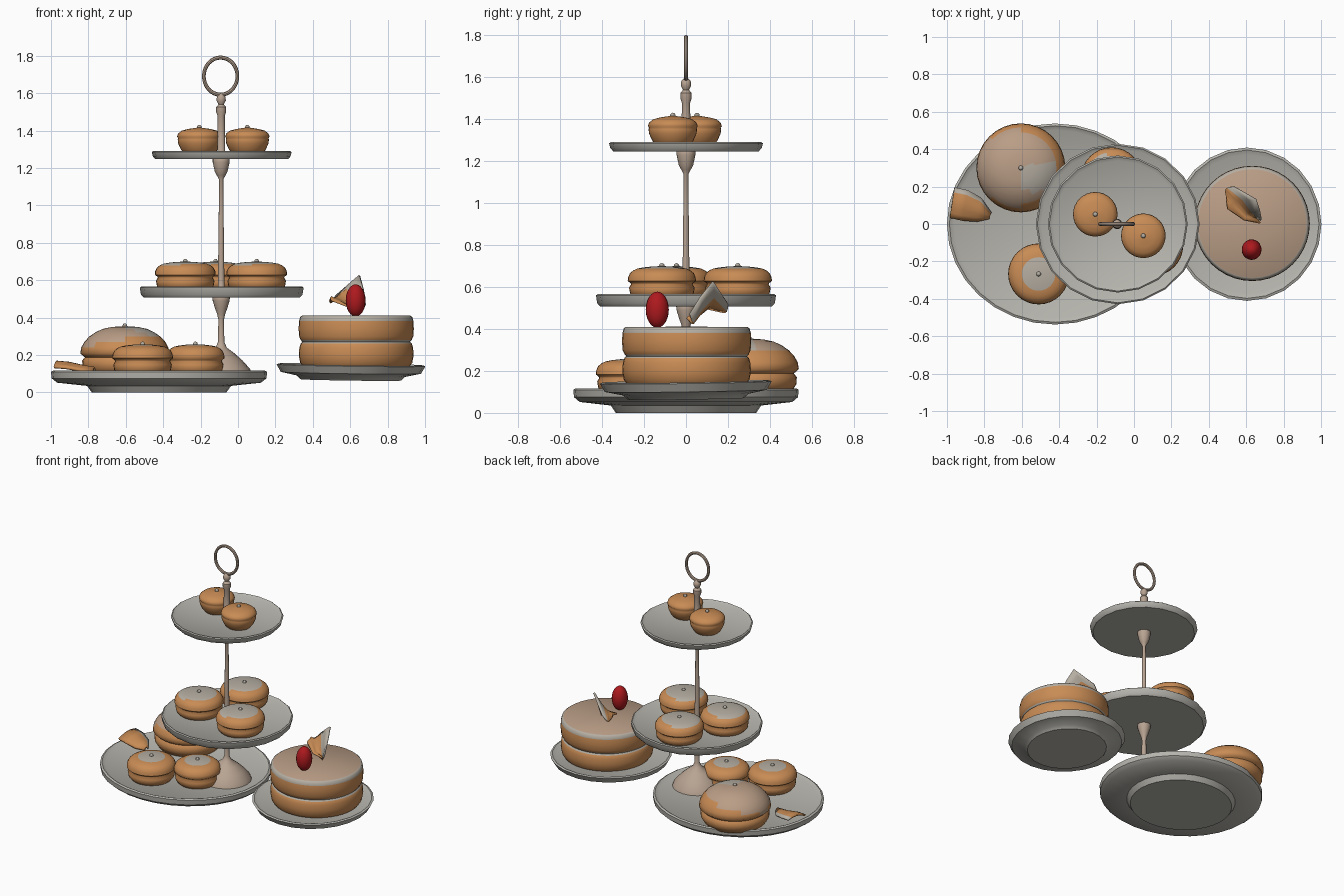
import bpy, bmesh, math
from mathutils import Vector

if "Cube" in bpy.data.objects:
    bpy.data.objects.remove(bpy.data.objects["Cube"])


def material(name, rgb):
    m = bpy.data.materials.new(name)
    m.diffuse_color = (*rgb, 1)
    m.use_nodes = True
    m.node_tree.nodes["Principled BSDF"].inputs["Base Color"].default_value = m.diffuse_color
    return m


CHINA = material("grey china", (0.47, 0.46, 0.42))
STAND = material("beige metal", (0.48, 0.37, 0.29))
PASTRY = material("golden pastry", (0.58, 0.26, 0.09))
ICING = material("grey icing", (0.46, 0.42, 0.36))
CREAM = material("beige cream", (0.49, 0.34, 0.24))
RED = material("cherry red", (0.42, 0.01, 0.013))


def finish(name, bm, mats, angle=40):
    bmesh.ops.recalc_face_normals(bm, faces=bm.faces[:])
    me = bpy.data.meshes.new(name)
    bm.to_mesh(me)
    bm.free()
    ob = bpy.data.objects.new(name, me)
    bpy.context.collection.objects.link(ob)
    for m in mats:
        me.materials.append(m)
    bpy.ops.object.select_all(action='DESELECT')
    ob.select_set(True)
    bpy.context.view_layer.objects.active = ob
    bpy.ops.object.shade_smooth_by_angle(angle=math.radians(angle))
    return ob


def lathe(name, profile, loc, mats, n=32, sx=1, sy=1, rule=None, angle=40):
    """Spin (radius, height) points about z; rule(center) picks the material."""
    bm = bmesh.new()
    rings = []
    for r, z in profile:
        if r == 0:
            rings.append([bm.verts.new((0, 0, z))])
        else:
            rings.append([bm.verts.new((r * sx * math.cos(2 * math.pi * i / n),
                                        r * sy * math.sin(2 * math.pi * i / n), z))
                          for i in range(n)])
    for a, b in zip(rings, rings[1:]):
        for i in range(n):
            j = (i + 1) % n
            quad = [a[i % len(a)], a[j % len(a)], b[j % len(b)], b[i % len(b)]]
            bm.faces.new(list(dict.fromkeys(quad)))
    if rule:
        for f in bm.faces:
            f.material_index = rule(f.calc_center_median())
    ob = finish(name, bm, mats, angle)
    ob.location = loc
    return ob


# Plates: footed serving plate, cake plate and two tiers
lathe("serving_plate", [(0, 0), (0.36, 0), (0.385, 0.035), (0.545, 0.052), (0.574, 0.075),
                        (0.578, 0.11), (0.565, 0.117), (0.54, 0.102), (0, 0.098)],
      (-0.422, 0, 0), [CHINA], n=32, sy=0.93)
cake_plate = lathe("cake_plate", [(0, 0), (0.27, 0), (0.29, 0.02), (0.375, 0.038), (0.398, 0.078),
                                  (0.385, 0.083), (0.36, 0.072), (0, 0.068)],
                   (0.603, 0, 0.067), [CHINA], n=24, sy=1.03)
cake_plate.rotation_euler = (math.radians(0.8), math.radians(0.8), 0)
for name, r, z0, z1 in (("middle_tier_plate", 0.438, 0.508, 0.566),
                        ("top_tier_plate", 0.374, 1.247, 1.291)):
    lathe(name, [(0, z0), (r - 0.02, z0), (r - 0.006, z0 + 0.015), (r, z1 - 0.006), (r - 0.008, z1),
                 (r - 0.028, z1 - 0.012), (0, z1 - 0.016)],
          (-0.087, 0, 0), [CHINA], n=20, sy=0.98)

# Stand: foot, turned post and handle ring
lathe("stand_post", [(0, 0.09), (0.165, 0.1), (0.155, 0.125), (0.115, 0.17), (0.07, 0.21), (0.03, 0.24),
                     (0.017, 0.27), (0.015, 0.39), (0.022, 0.42), (0.033, 0.45), (0.045, 0.49), (0.047, 0.51),
                     (0.018, 0.56), (0.017, 0.62), (0.013, 0.95), (0.012, 1.14), (0.023, 1.16), (0.034, 1.18),
                     (0.045, 1.23), (0.045, 1.25), (0.021, 1.28), (0.02, 1.48), (0.027, 1.5), (0.027, 1.525),
                     (0.014, 1.54), (0.025, 1.56), (0.023, 1.58), (0.011, 1.595), (0, 1.6)],
      (-0.09, 0, 0), [STAND], n=20)
bpy.ops.mesh.primitive_torus_add(location=(-0.093, 0, 1.691), rotation=(math.pi / 2, 0, 0),
                                 major_radius=0.0965, minor_radius=0.0105,
                                 major_segments=32, minor_segments=8)
ring = bpy.context.object
ring.name = "handle_ring"
ring.scale = (0.93, 1.03, 1)
ring.data.materials.append(STAND)
bpy.ops.object.shade_smooth_by_angle()

# Pastry profiles, in fractions of radius and height
MACARON = [(0, 0), (0.82, 0), (0.93, 0.14), (0.96, 0.32), (0.9, 0.43), (0.92, 0.47), (1, 0.53), (0.985, 0.66),
           (0.93, 0.78), (0.84, 0.86), (0.72, 0.92), (0.55, 0.955), (0.3, 0.985), (0, 1)]
BIG = [(0, 0), (0.85, 0), (0.95, 0.15), (0.96, 0.28), (0.9, 0.35), (0.94, 0.38), (1, 0.43), (0.98, 0.55),
       (0.91, 0.67), (0.8, 0.78), (0.66, 0.87), (0.5, 0.94), (0.3, 0.98), (0, 1)]
MUFFIN = [(0, 0), (0.66, 0), (0.82, 0.16), (0.95, 0.4), (0.97, 0.55), (0.95, 0.6), (1, 0.65), (0.95, 0.77),
          (0.78, 0.88), (0.5, 0.94), (0.2, 0.98), (0, 1)]


def pastry(name, shape, x, y, z, r, h, rule):
    lathe(name, [(a * r, b * h) for a, b in shape], (x, y, z), [PASTRY, ICING, CREAM],
          n=32, rule=rule, angle=60)
    bpy.ops.mesh.primitive_uv_sphere_add(segments=10, ring_count=6, radius=0.013,
                                         location=(x, y, z + h + 0.001))
    bead = bpy.context.object
    bead.name = name + "_bead"
    bead.data.materials.append(ICING)


def cap(radius, height):
    """Icing on the upper middle of a pastry, reaching further to the left."""
    return lambda c: int(c.z > height and c.xy.length < radius - 0.12 * c.x)


def big_cap(c):
    if c.z < 0.12 or c.xy.length > 0.2 - 0.15 * c.x:
        return 0
    return 1 if c.x > 0 and -0.13 < c.y < 0.02 else 2


pastry("large_bun", BIG, -0.605, 0.3, 0.098, 0.238, 0.257, big_cap)
for i, (x, y, r) in enumerate(((-0.51, -0.267, 0.163), (-0.228, -0.14, 0.156))):
    pastry(f"lower_bun_{i}", MACARON, x, y, 0.098, r, 0.16, cap(0.085, 0.1))
for i, (x, y) in enumerate(((-0.282, -0.045), (0.1, -0.115), (-0.12, 0.247))):
    pastry(f"middle_bun_{i}", MACARON, x, y, 0.548, 0.163, 0.152, cap(0.125, 0.09))
for i, (x, y) in enumerate(((-0.207, 0.052), (0.05, -0.063))):
    pastry(f"top_bun_{i}", MUFFIN, x, y, 1.274, 0.119, 0.143, None)


# Two-layer cake: golden sides, icing lip, cream top
def cake_rule(c):
    if c.z > 0.266 and c.xy.length < 0.28:
        return 2
    return int(c.z > 0.253 or (0.125 < c.z < 0.137 and c.xy.length < 0.297))


lathe("layer_cake", [(0, 0), (0.285, 0), (0.3, 0.02), (0.307, 0.06), (0.304, 0.1), (0.297, 0.122), (0.288, 0.131),
                     (0.296, 0.14), (0.305, 0.16), (0.308, 0.2), (0.306, 0.242), (0.3, 0.264),
                     (0.29, 0.271), (0, 0.272)],
      (0.632, 0.003, 0.139), [PASTRY, ICING, CREAM], n=40, rule=cake_rule)

# Cherry
bpy.ops.mesh.primitive_uv_sphere_add(segments=20, ring_count=12, radius=1, location=(0.629, -0.137, 0.492))
cherry = bpy.context.object
cherry.name = "cherry"
cherry.scale = (0.053, 0.055, 0.086)
cherry.data.materials.append(RED)
bpy.ops.object.shade_smooth_by_angle()


# Curled pastry leaves: a sheet between two edge curves with a sagging middle
def leaf(name, edge_a, edge_b, sag, icing):
    bm = bmesh.new()
    cols = 7
    rows = []
    for a, b in zip(edge_a, edge_b):
        a, b = Vector(a), Vector(b)
        rows.append([bm.verts.new(a.lerp(b, k / (cols - 1)) +
                                  Vector(sag) * math.sin(math.pi * k / (cols - 1)))
                     for k in range(cols)])
    for p, q in zip(rows, rows[1:]):
        for k in range(cols - 1):
            f = bm.faces.new((p[k], p[k + 1], q[k + 1], q[k]))
            f.material_index = int(k >= cols - 1 - icing)
    ob = finish(name, bm, [PASTRY, ICING], 60)
    mod = ob.modifiers.new("thickness", 'SOLIDIFY')
    mod.thickness = 0.012
    mod.offset = 0


leaf("cake_leaf",
     [(0.675, 0.005, 0.455), (0.59, 0.02, 0.46), (0.5, 0.08, 0.495), (0.495, 0.13, 0.51)],
     [(0.68, 0.02, 0.47), (0.67, 0.07, 0.55), (0.65, 0.13, 0.625), (0.53, 0.2, 0.52)],
     (-0.02, 0.02, -0.035), 2)
leaf("plate_leaf",
     [(-0.985, 0.035, 0.135), (-0.92, 0.02, 0.13), (-0.84, 0.015, 0.115), (-0.775, 0.03, 0.112)],
     [(-0.96, 0.195, 0.155), (-0.89, 0.18, 0.148), (-0.82, 0.14, 0.13), (-0.765, 0.06, 0.115)],
     (0, 0, 0.018), 1)
